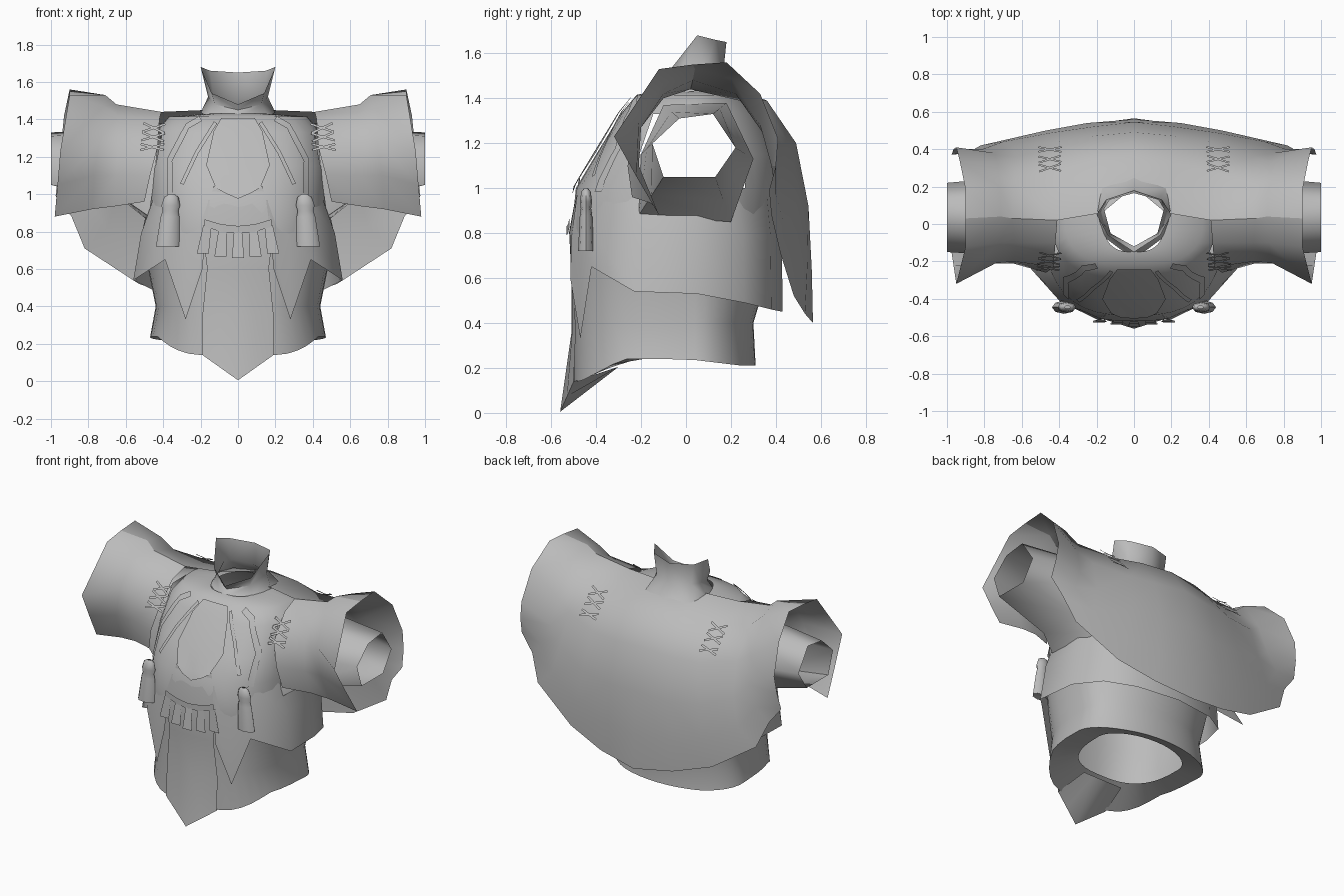
import bpy, bmesh, math
from mathutils import Vector

if "Cube" in bpy.data.objects:
    bpy.data.objects.remove(bpy.data.objects["Cube"], do_unlink=True)

cloth = bpy.data.materials.new("grey cloth")
cloth.use_nodes = True
GREY = (0.5, 0.5, 0.5, 1)
cloth.diffuse_color = GREY
cloth.node_tree.nodes["Principled BSDF"].inputs["Base Color"].default_value = GREY
CY = 0.04    # depth of the body's middle
BOXY = 0.73  # squareness of the body's front half; the back is elliptical


def sheet(name, rows, ref=(0, 0, 0.9), closed=False, mirror=False, skip=None, angle=55):
    """Skin a grid of points; normals face away from ref."""
    bm = bmesh.new()
    grid = [[bm.verts.new(p) for p in row] for row in rows]
    for a, b in zip(grid, grid[1:]):
        n = len(a)
        for i in range(n if closed else n - 1):
            j = (i + 1) % n
            quad = (a[i], a[j], b[j], b[i])
            mid = sum((v.co for v in quad), Vector()) / 4
            if not (skip and skip(mid)):
                bm.faces.new(quad)
    bm.normal_update()
    ref = Vector(ref)
    facing = sum((f.calc_center_median() - ref).normalized().dot(f.normal) * f.calc_area()
                 for f in bm.faces)
    if facing < 0:
        bmesh.ops.reverse_faces(bm, faces=bm.faces[:])
    me = bpy.data.meshes.new(name)
    bm.to_mesh(me)
    bm.free()
    me.materials.append(cloth)
    ob = bpy.data.objects.new(name, me)
    bpy.context.collection.objects.link(ob)
    if mirror:
        m = ob.modifiers.new("Mirror", "MIRROR")
        m.use_clip = True
    bpy.ops.object.select_all(action="DESELECT")
    ob.select_set(True)
    bpy.context.view_layer.objects.active = ob
    bpy.ops.object.shade_smooth_by_angle(angle=math.radians(angle))
    return ob


# Body cross-sections: height, half width, front y, back y
RINGS = [(1.43, .165, -.15, .2), (1.415, .37, -.22, .23), (1.33, .44, -.29, .32),
         (1.15, .48, -.40, .41), (1.0, .48, -.49, .42), (.8, .49, -.51, .40),
         (.6, .48, -.50, .36), (.4, .44, -.50, .30), (.24, .47, -.50, .31)]


def front(x, z, off=0.008):
    """Point just in front of the body at x, z."""
    z2 = min(max(z, .24), 1.43)
    for a, b in zip(RINGS, RINGS[1:]):
        if b[0] <= z2 <= a[0]:
            t = (a[0] - z2) / (a[0] - b[0])
            hx, yf = (a[k] + (b[k] - a[k]) * t for k in (1, 2))
            break
    c = min(abs(x) / hx, 0.98) ** (1 / BOXY)
    s = math.sqrt(1 - c * c) ** BOXY
    return (x, CY + (yf - CY) * s - off, z + off * 0.5)


# Torso with arm holes, a dipped hem and a turned-in lining
N = 40
body = []
for z, hx, yf, yb in RINGS:
    ring = []
    for i in range(N):
        c, s = math.cos(2 * math.pi * i / N), math.sin(2 * math.pi * i / N)
        e = 1 if s > 0 else BOXY
        y = CY + abs(s) ** e * ((yb if s > 0 else yf) - CY)
        dip = 0
        if z == .24:
            dip = 0.1 * min(1, max(0, (-y - .28) / .19)) + .03 * min(1, max(0, y / .25))
        ring.append((math.copysign(hx * abs(c) ** e, c), y, z - dip))
    body.append(ring)
body.append([(x * .68, CY + (y - CY) * .66, .245) for x, y, z in body[-1]])
sheet("torso", body, closed=True,
      skip=lambda m: abs(m.x) > .36 and 1.0 < m.z < 1.33 and abs(m.y - CY) < .2)

# Standing collar, half outline mirrored
sheet("collar", [
    [(0, -.19, 1.405), (.16, -.07, 1.42), (.2, .07, 1.435), (.17, .19, 1.43), (0, .26, 1.42)],
    [(0, -.12, 1.45), (.125, -.05, 1.48), (.16, .08, 1.52), (.13, .13, 1.52), (0, .165, 1.51)],
    [(0, -.15, 1.48), (.14, -.06, 1.54), (.2, .05, 1.68), (.15, .13, 1.66), (0, .18, 1.65)],
], ref=(0, .03, 1.5), mirror=True)

# Back cape: columns from the spine out to the cuff
sheet("cape", [
    [(0, .2, 1.45), (0, .36, 1.39), (0, .49, 1.2), (0, .545, .92), (0, .56, .63), (0, .565, .4)],
    [(.17, .06, 1.45), (.21, .33, 1.39), (.22, .47, 1.18), (.22, .52, .9), (.25, .54, .65), (.27, .53, .44)],
    [(.41, .02, 1.44), (.4, .28, 1.38), (.4, .44, 1.18), (.43, .49, .92), (.47, .5, .7), (.53, .48, .52)],
    [(.65, .03, 1.48), (.64, .22, 1.42), (.63, .36, 1.22), (.65, .42, 1.0), (.7, .44, .82), (.82, .42, .71)],
    [(.71, .04, 1.53), (.72, .2, 1.49), (.73, .33, 1.28), (.75, .38, 1.1), (.81, .4, .97), (.89, .38, .88)],
    [(.9, .03, 1.55), (.9, .18, 1.56), (.93, .33, 1.42), (.95, .41, 1.22), (.965, .4, 1.1), (.975, .37, .99)],
], mirror=True)

# Hanging front of the wide sleeve with its flared cuff
sheet("sleeve_front", [
    [(.41, .02, 1.44), (.42, -.1, 1.4), (.43, -.23, 1.25), (.47, -.26, 1.1), (.5, -.24, .96)],
    [(.65, .03, 1.48), (.64, -.1, 1.42), (.64, -.2, 1.27), (.65, -.21, 1.1), (.66, -.16, .935)],
    [(.71, .04, 1.53), (.72, -.1, 1.47), (.74, -.21, 1.29), (.77, -.21, 1.1), (.78, -.14, .92)],
    [(.9, .03, 1.55), (.9, -.12, 1.53), (.95, -.32, 1.23), (.965, -.22, 1.05), (.98, -.12, .88)],
], ref=(.65, .1, 1.1), mirror=True)

# Six-sided inner sleeve widening to the arm hole
WRIST = [(-.15, 1.2), (-.03, 1.31), (.12, 1.33), (.22, 1.18), (.13, 1.05), (-.1, 1.05)]
SHOULDER = [(.44, -.2, 1.15), (.42, -.1, 1.37), (.41, .18, 1.38),
            (.42, .3, 1.13), (.47, .2, .85), (.475, -.21, .88)]
sheet("inner_sleeve", [
    SHOULDER,
    [(x * .5 + .36, y * .5 + v * .5, z * .5 + w * .5) for (x, y, z), (v, w) in zip(SHOULDER, WRIST)],
    [(1.0, y, z) for y, z in WRIST]],
    ref=(.7, CY, 1.15), closed=True, mirror=True, angle=65)

# Jacket skirt with a pointed front hem
TOP = [(.15, -.485, .97), (.26, -.45, .97), (.38, -.36, .97), (.455, -.22, .97),
       (.475, .05, .97), (.415, .225, .97), (.25, .36, .97), (0, .41, .97)]
HEM = [(.19, -.515, .6), (.28, -.47, .33), (.39, -.42, .65), (.56, -.23, .54),
       (.54, .05, .53), (.46, .26, .49), (.29, .38, .46), (0, .43, .45)]
MID = [(p[0] + (q[0] - p[0]) * .6, p[1] + (q[1] - p[1]) * .8, .79) for p, q in zip(TOP, HEM)]
sheet("jacket_skirt", [TOP, MID, HEM], ref=(0, 0, .7), mirror=True)

# Long front panel ending in a point and folded back underneath
T = (-1, -.5, 0, .5, 1)
panel = [[front(t * w, z, .01) for t in T]
         for z, w in ((1.04, .13), (.8, .19), (.6, .165), (.35, .19))]
panel.append([(t * .19, -.56 + .06 * abs(t), .005 + .135 * abs(t)) for t in T])
panel.append([(t * .15, -.3, .205) for t in T])
sheet("front_panel", panel, ref=(0, 0, .6))

# Chest bib
sheet("chest_bib", [[front(t * w, z + (.03 * abs(t) if z < 1 else 0), .012) for t in T] for z, w in
                    ((1.4, .09), (1.33, .13), (1.15, .17), (1.03, .12), (.97, .07))])


def strip(name, pts, width, off=.008):
    """Flat ribbon following the chest along (x, z) points."""
    rows = []
    for k, ((x0, z0), (x1, z1)) in enumerate(zip(pts, pts[1:])):
        d = Vector((x1 - x0, z1 - z0)).normalized() * width / 2
        for s in range(0 if k == 0 else 1, 5):
            x, z = x0 + (x1 - x0) * s / 4, z0 + (z1 - z0) * s / 4
            rows.append([front(x - d.y, z + d.x, off), front(x + d.y, z - d.x, off)])
    return sheet(name, rows, mirror=True)


strip("tassel_cord", [(.2, 1.4), (.27, 1.36), (.365, 1.18), (.365, .98)], .03, .01)
strip("neck_lapel", [(.12, 1.38), (.22, 1.22), (.3, 1.05)], .02)

# Tassels: flattened lathe, leaning slightly outwards
tassel = []
for z, r in ((1.0, .015), (.985, .038), (.94, .05), (.91, .042), (.88, .05), (.72, .064), (.725, .005)):
    x = .355 + (1.0 - z) * .07
    tassel.append([(x + r * math.cos(a * math.pi / 4), -.445 + .55 * r * math.sin(a * math.pi / 4), z)
                   for a in range(8)])
sheet("tassel", tassel, ref=(.37, -.445, .85), closed=True, mirror=True)

# Fringe of five tabs hanging below a curved band
for i in range(-2, 3):
    x, lean = i * .082, i * .012
    z0, z1 = .8 + .008 * i * i, .66 + .006 * i * i
    y0, y1 = -.53 + .006 * abs(i), -.55 + .012 * abs(i)
    sheet("fringe_tab_%d" % (i + 3), [
        [(x - .022, y0, z0), (x + .022, y0, z0)],
        [(x + lean - .032, y1, z1), (x + lean + .032, y1, z1)],
        [(x + lean - .032, y1 + .008, z1), (x + lean + .032, y1 + .008, z1)],
        [(x - .022, y0 + .008, z0), (x + .022, y0 + .008, z0)]], angle=30)
sheet("fringe_band", [[(x * .09, -.531 + .006 * abs(x), z + .009 * x * x) for x in (-2, -1, 0, 1, 2)]
                      for z in (.83, .79)])


# Crossed lacing over the shoulder seams, front and back
def lace(name, low, high):
    low, high = Vector(low), Vector(high)
    up = (high - low).normalized()
    for k, (t, tilt) in enumerate(((.1, .3), (.1, -.3), (.55, .45), (.55, -.35), (.95, .5), (.95, -.4))):
        c = low.lerp(high, t)
        d = (Vector((1, 0, 0)) * math.cos(tilt) + up * math.sin(tilt)) * .065
        w = (up * math.cos(tilt) - Vector((1, 0, 0)) * math.sin(tilt)) * .007
        sheet("%s_%d" % (name, k + 1), [[c - d - w, c + d - w], [c - d + w, c + d + w]],
              ref=(.45, .05, 1.1), mirror=True)


lace("front_lace", (.46, -.245, 1.24), (.45, -.165, 1.36))
lace("back_lace", (.45, .41, 1.25), (.45, .295, 1.38))
